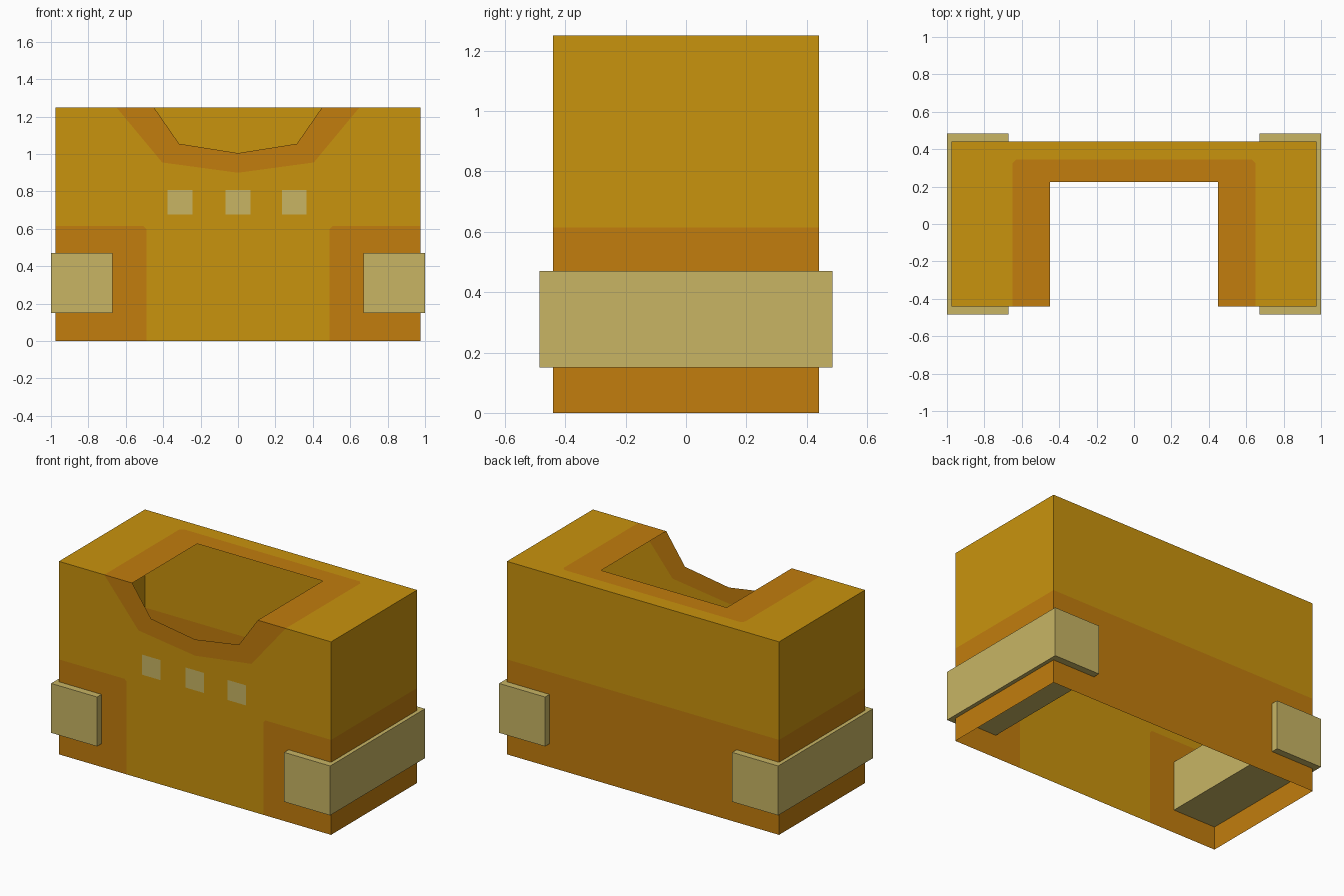
import bpy, bmesh
from mathutils import Vector

if "Cube" in bpy.data.objects:
    bpy.data.objects.remove(bpy.data.objects["Cube"])

W, D, H = 0.975, 0.44, 1.25   # half width, half depth, height of the shell
BAND = 0.615                  # top of the darker lower band


def material(name, rgb):
    m = bpy.data.materials.new(name)
    m.diffuse_color = (*rgb, 1)
    m.use_nodes = True
    m.node_tree.nodes["Principled BSDF"].inputs["Base Color"].default_value = m.diffuse_color
    return m


yellow = material("mustard yellow", (0.584, 0.292, 0.004))
orange = material("burnt orange", (0.539, 0.205, 0.004))
beige = material("pale tan", (0.578, 0.462, 0.127))


def finish(name, bm, mats):
    me = bpy.data.meshes.new(name)
    bm.to_mesh(me)
    bm.free()
    for m in mats:
        me.materials.append(m)
    ob = bpy.data.objects.new(name, me)
    bpy.context.collection.objects.link(ob)
    return ob


# Vest shell: single-skin panels, open at the bottom and the neck
bm = bmesh.new()


def panel(points, place, outward, colour):
    """Add a half panel and its mirror image, facing outward."""
    for s in (1, -1):
        f = bm.faces.new([bm.verts.new(mirror(place(a, b), s)) for a, b in points])
        f.material_index = colour
        f.normal_update()
        if f.normal.dot(mirror(outward, s)) < 0:
            f.normal_flip()


def mirror(v, s):
    return Vector((v[0] * s, v[1], v[2]))


front = (lambda x, z: (x, -D, z)), (0, -1, 0)
back = (lambda x, z: (x, D, z)), (0, 1, 0)
side = (lambda y, z: (W, y, z)), (1, 0, 0)
top = (lambda x, y: (x, y, H)), (0, 0, 1)

collar_out = [(0.65, H), (0.405, 0.955), (0, 0.9)]
collar_in = [(0, 1.005), (0.315, 1.055), (0.45, H)]
pocket = [(0.49, 0), (0.49, 0.6), (0.505, BAND), (W, BAND)]
top_trim = [(0.65, -D), (0.65, 0.325), (0.63, 0.345), (0, 0.345)]

panel(collar_in + collar_out, *front, 1)
panel(pocket + [(W, 0)], *front, 1)
panel([(0, 0)] + pocket + [(W, H)] + collar_out, *front, 0)
panel(top_trim + [(0, 0.225), (0.45, 0.225), (0.45, -D)], *top, 1)
panel(top_trim + [(0, D), (W, D), (W, -D)], *top, 0)
for z0, z1, colour in ((0, BAND, 1), (BAND, H, 0)):
    panel([(0, z0), (W, z0), (W, z1), (0, z1)], *back, colour)
    panel([(-D, z0), (D, z0), (D, z1), (-D, z1)], *side, colour)
bmesh.ops.remove_doubles(bm, verts=bm.verts, dist=1e-4)
finish("vest_shell", bm, [yellow, orange])

# Arm cuffs: solid blocks running through the lower sides
for s, label in ((-1, "left"), (1, "right")):
    bm = bmesh.new()
    bmesh.ops.create_cube(bm, size=1)
    for v in bm.verts:
        v.co = (s * 0.835 + v.co.x * 0.33, v.co.y * 0.97, 0.31 + v.co.z * 0.32)
    finish(label + "_cuff", bm, [beige])

# Chest badges: three flat square plates
for i, x in enumerate((-0.31, 0, 0.3)):
    bm = bmesh.new()
    bm.faces.new([bm.verts.new((x + a * 0.066, -D - 0.003, 0.742 + b * 0.065))
                  for a, b in ((-1, -1), (1, -1), (1, 1), (-1, 1))])
    finish(f"chest_square_{i + 1}", bm, [beige])
